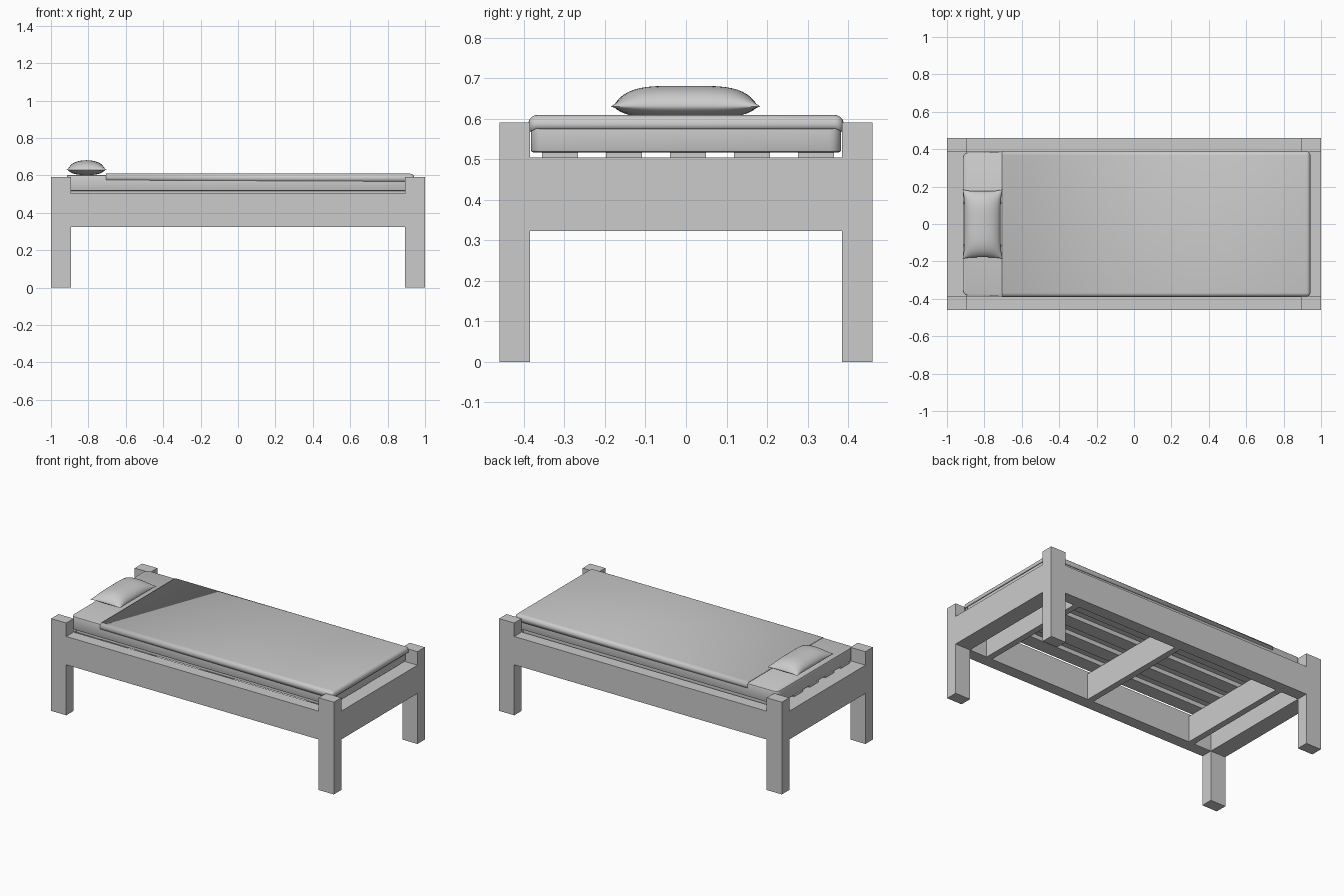
import bpy, bmesh, math

if "Cube" in bpy.data.objects:
    bpy.data.objects.remove(bpy.data.objects["Cube"])


def finish(bm, name, smooth=False):
    bmesh.ops.recalc_face_normals(bm, faces=bm.faces)
    me = bpy.data.meshes.new(name)
    bm.to_mesh(me)
    bm.free()
    ob = bpy.data.objects.new(name, me)
    bpy.context.collection.objects.link(ob)
    if smooth:
        bpy.ops.object.select_all(action='DESELECT')
        ob.select_set(True)
        bpy.context.view_layer.objects.active = ob
        bpy.ops.object.shade_smooth_by_angle(angle=math.radians(40))
    return ob


def box_mesh(x0, x1, y0, y1, z0, z1):
    bm = bmesh.new()
    bmesh.ops.create_cube(bm, size=1)
    for v in bm.verts:
        v.co.x = x1 if v.co.x > 0 else x0
        v.co.y = y1 if v.co.y > 0 else y0
        v.co.z = z1 if v.co.z > 0 else z0
    return bm


def box(name, *bounds):
    return finish(box_mesh(*bounds), name)


# Frame: legs and rails
LX, LY = 0.893, 0.385
for sx, xn in ((-1, "head"), (1, "foot")):
    xs = sorted((sx * LX, sx))
    for sy, yn in ((-1, "front"), (1, "back")):
        ys = sorted((sy * LY, sy * 0.46))
        box(f"{xn}_{yn}_leg", *xs, *ys, 0, 0.59)
    box(f"{xn}_rail", *xs, -LY, LY, 0.323, 0.504)
for sy, yn in ((-1, "front"), (1, "back")):
    box(f"{yn}_side_rail", -LX, LX, *sorted((sy * LY, sy * 0.46)), 0.323, 0.504)

# Cross beams and lengthwise slats
for i, x in enumerate((-0.75, 0, 0.75)):
    box(f"cross_beam_{i + 1}", x - 0.02, x + 0.02, -LY, LY, 0.323, 0.49)
for i in range(5):
    y = 0.005 + (i - 2) * 0.158
    box(f"slat_{i + 1}", -0.91, 0.91, y - 0.0445, y + 0.0445, 0.49, 0.517)

# Mattress with rounded corners
bm = box_mesh(-0.915, 0.93, -0.383, 0.383, 0.517, 0.602)
upright = [e for e in bm.edges if abs(e.verts[0].co.z - e.verts[1].co.z) > 0.01]
bmesh.ops.bevel(bm, geom=upright, offset=0.03, segments=5, profile=0.5, affect='EDGES')
rims = [e for e in bm.edges if abs(e.verts[0].co.z - e.verts[1].co.z) < 1e-4]
bmesh.ops.bevel(bm, geom=rims, offset=0.006, segments=2, profile=0.5, affect='EDGES')
finish(bm, "mattress", True)

# Blanket: thin sheet hanging over both sides and the foot end
bm = box_mesh(-0.705, 0.943, -0.389, 0.389, 0.575, 0.609)
bm.normal_update()
drop = [f for f in bm.faces if f.normal.z < -0.5 or f.normal.x < -0.5]
bmesh.ops.delete(bm, geom=drop, context='FACES')
folds = [e for e in bm.edges if len(e.link_faces) == 2]
bmesh.ops.bevel(bm, geom=folds, offset=0.022, segments=5, profile=0.5, affect='EDGES')
# slightly uneven hem near the foot corners
for v in bm.verts:
    if v.co.z < 0.576 and v.co.x > 0.9:
        v.co.z -= 0.008 * math.sin(abs(v.co.y) * 60) ** 2
blanket = finish(bm, "blanket", True)
mod = blanket.modifiers.new("thickness", 'SOLIDIFY')
mod.thickness = 0.005
mod.offset = -1

# Pillow: two puffed sheets meeting at a seam with pointed corners
bm = bmesh.new()
NX, NY = 20, 28
HX, HY, SEAM = 0.106, 0.186, 0.63
for sign, puff in ((1, 0.051), (-1, 0.029)):
    rows = []
    for i in range(NX + 1):
        u = -math.cos(math.pi * i / NX)
        row = []
        for j in range(NY + 1):
            v = -math.cos(math.pi * j / NY)
            x = HX * u * (1 - 0.09 * (1 - v ** 4) * u * u)
            y = HY * v * (1 - 0.05 * (1 - u ** 4) * v * v)
            h = (1 - u * u) ** 0.55 * (1 - v ** 4) ** 0.75
            row.append(bm.verts.new((x - 0.81, y - 0.001, SEAM + sign * puff * h)))
        rows.append(row)
    for a, b in zip(rows, rows[1:]):
        for j in range(NY):
            bm.faces.new((a[j], b[j], b[j + 1], a[j + 1]))
bmesh.ops.remove_doubles(bm, verts=bm.verts, dist=1e-5)
finish(bm, "pillow", True)
